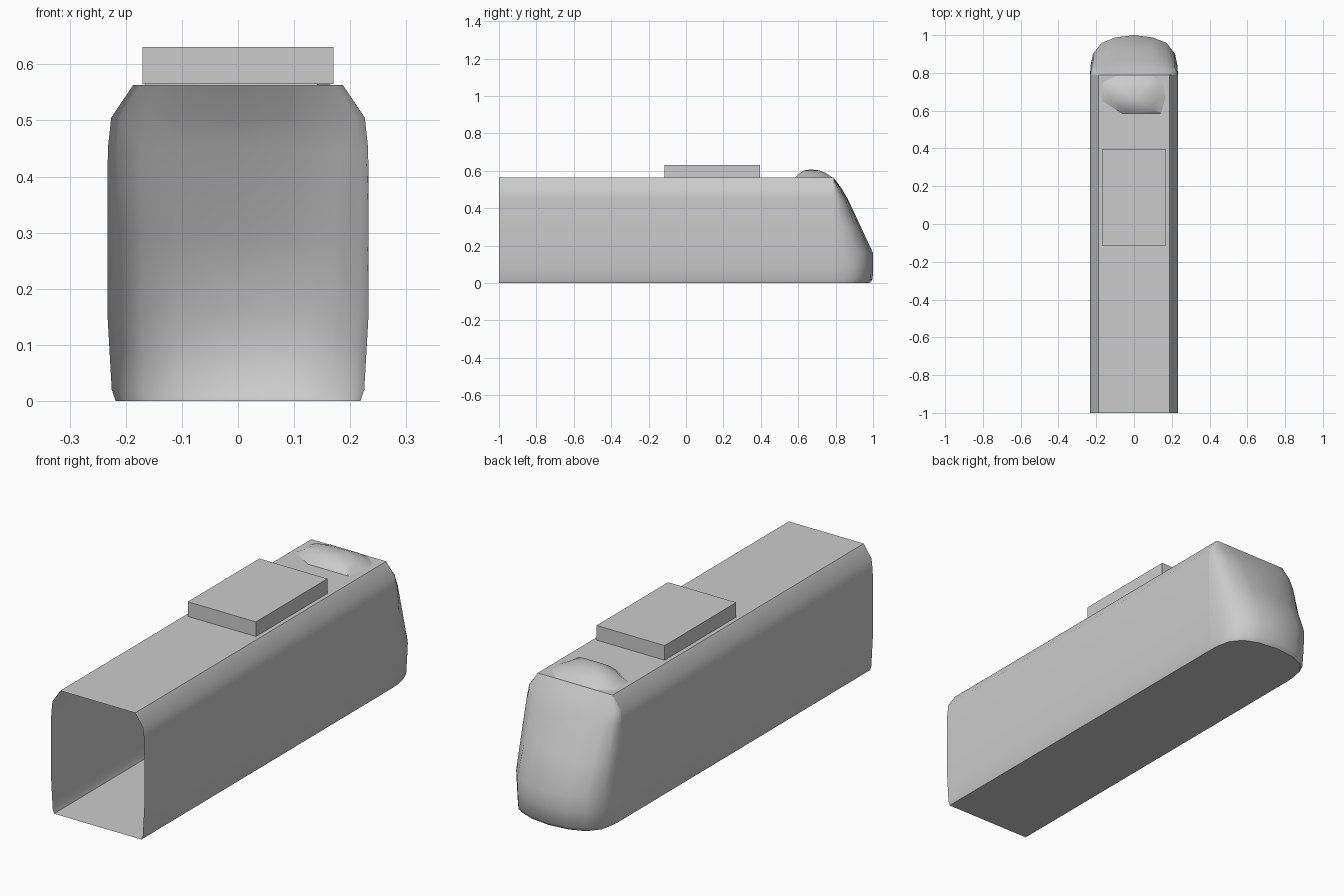
import bpy, bmesh

cube = bpy.data.objects.get("Cube")
if cube:
    bpy.data.objects.remove(cube, do_unlink=True)

grey = bpy.data.materials.new("plain grey")
grey.use_nodes = True
COLOR = (0.6, 0.6, 0.6, 1)
grey.diffuse_color = COLOR
grey.node_tree.nodes["Principled BSDF"].inputs["Base Color"].default_value = COLOR

Y_REAR, Y_JOIN = -1.0, 0.79

# Half cross-section: half width, height, and front reach of the cab at that height
LEVELS = [(0.218, 0.0, 0.98), (0.225, 0.02, 0.998), (0.229, 0.09, 1.0),
          (0.233, 0.16, 1.0), (0.233, 0.3, 0.935), (0.232, 0.45, 0.865),
          (0.226, 0.505, 0.832), (0.187, 0.563, Y_JOIN)]

# Rounded plan of the cab: fraction of width, fraction of reach
PLAN = [(1, 0), (0.985, 0.25), (0.93, 0.53), (0.74, 0.8), (0.43, 0.94), (0, 1)]
PLAN += [(-u, v) for u, v in reversed(PLAN[:-1])]


def loft(name, rings, closed=False, caps=(False, False), smooth=True):
    """Skin a list of equal-length point rings."""
    bm = bmesh.new()
    rows = [[bm.verts.new(p) for p in ring] for ring in rings]
    n = len(rows[0])
    for a, b in zip(rows, rows[1:]):
        for i in range(n if closed else n - 1):
            j = (i + 1) % n
            bm.faces.new((a[i], a[j], b[j], b[i]))
    for row, cap in zip((rows[0], rows[-1]), caps):
        if cap:
            bm.faces.new(row)
    bmesh.ops.remove_doubles(bm, verts=bm.verts, dist=0.0005)
    bmesh.ops.recalc_face_normals(bm, faces=bm.faces)
    mesh = bpy.data.meshes.new(name)
    bm.to_mesh(mesh)
    bm.free()
    obj = bpy.data.objects.new(name, mesh)
    bpy.context.collection.objects.link(obj)
    mesh.materials.append(grey)
    if smooth:
        bpy.ops.object.select_all(action='DESELECT')
        obj.select_set(True)
        bpy.context.view_layer.objects.active = obj
        bpy.ops.object.shade_smooth_by_angle(angle=0.7)
    return obj


# Long hollow carriage body, open at the end
section = [(w, z) for w, z, _ in LEVELS]
section += [(-w, z) for w, z in reversed(section)]
loft("carriage_body", [[(x, y, z) for x, z in section] for y in (Y_REAR, Y_JOIN)],
     closed=True)

# Rounded sloping cab with a flat floor
loft("cab_nose", [[(w * u, Y_JOIN + (reach - Y_JOIN) * v, z) for u, v in PLAN]
                  for w, z, reach in LEVELS], caps=(True, False))

# Roof equipment box
roof_box = [(-0.17, -0.115), (0.17, -0.115), (0.17, 0.395), (-0.17, 0.395)]
loft("roof_box", [[(x, y, z) for x, y in roof_box] for z in (0.565, 0.631)],
     closed=True, caps=(True, True), smooth=False)

# Low uneven dome above the cab
outline = [(-0.17, 0.65), (-0.06, 0.583), (0.145, 0.583), (0.168, 0.67),
           (0.155, 0.74), (0.1, 0.785), (-0.1, 0.785), (-0.165, 0.75)]
rings = []
for scale, z in ((1, 0.562), (0.72, 0.586), (0.4, 0.602), (0.1, 0.606)):
    rings.append([(x * scale, 0.665 + (y - 0.665) * scale, z) for x, y in outline])
loft("roof_dome", rings, closed=True, caps=(False, True))
